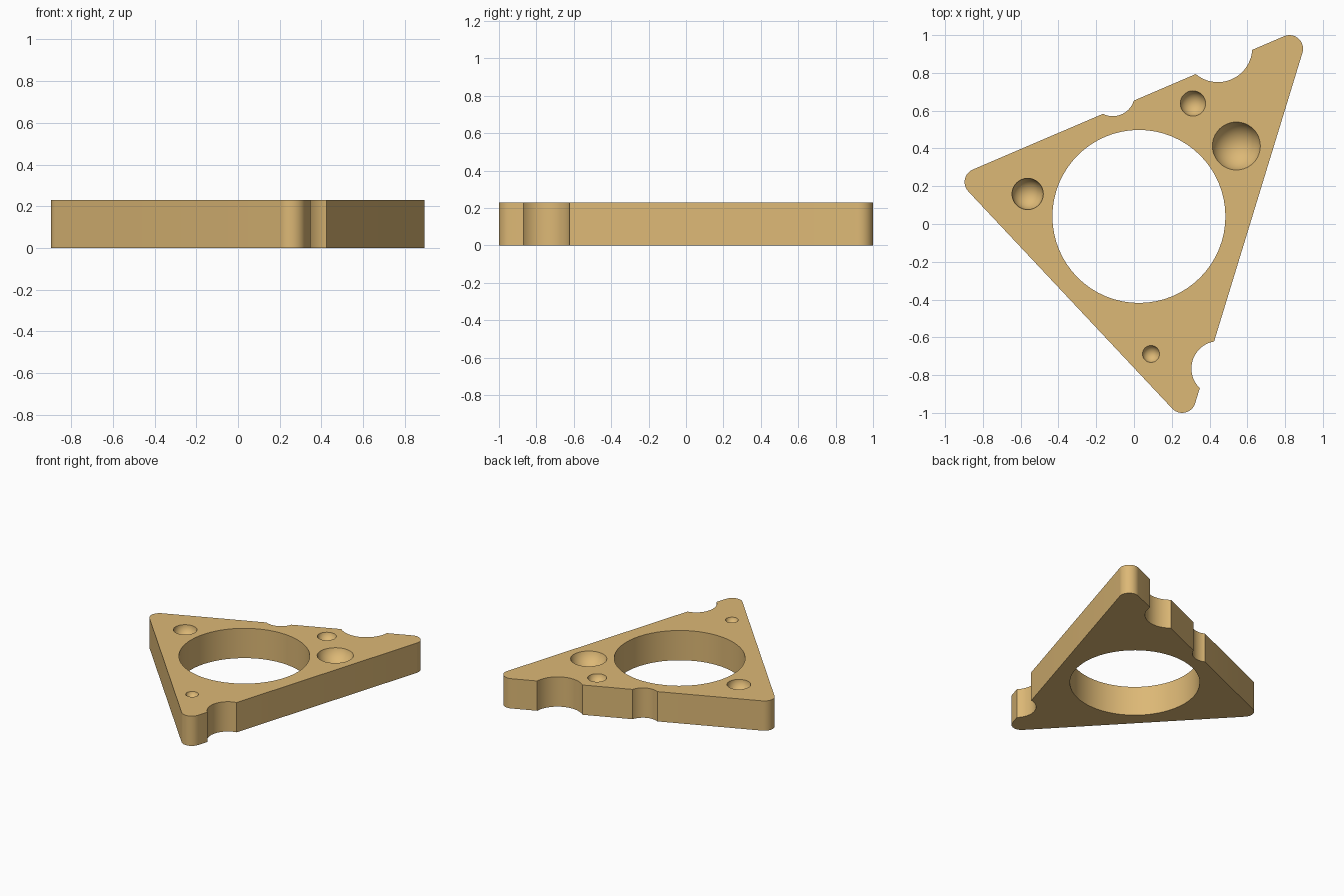
import bpy, bmesh, math
from mathutils import Vector

if "Cube" in bpy.data.objects:
    bpy.data.objects.remove(bpy.data.objects["Cube"])

HEIGHT = 0.23

# Single tan colour
tan = bpy.data.materials.new("warm tan")
tan.diffuse_color = (0.72, 0.48, 0.18, 1.0)
tan.use_nodes = True
tan.node_tree.nodes["Principled BSDF"].inputs["Base Color"].default_value = tan.diffuse_color


def make_object(name, bm):
    bmesh.ops.recalc_face_normals(bm, faces=bm.faces)
    mesh = bpy.data.meshes.new(name)
    bm.to_mesh(mesh)
    bm.free()
    mesh.materials.append(tan)
    obj = bpy.data.objects.new(name, mesh)
    bpy.context.collection.objects.link(obj)
    return obj


def rounded_plate(name, centres, radius, steps=12):
    """Outline around counter-clockwise corner circles, extruded upward."""
    bm = bmesh.new()
    verts = []
    n = len(centres)
    for i in range(n):
        c = Vector(centres[i])
        d_in = c - Vector(centres[i - 1])
        d_out = Vector(centres[(i + 1) % n]) - c
        a0 = math.atan2(-d_in.x, d_in.y)         # outward normals
        a1 = math.atan2(-d_out.x, d_out.y)
        sweep = (a1 - a0) % (2 * math.pi)
        for k in range(steps + 1):
            a = a0 + sweep * k / steps
            verts.append(bm.verts.new((c.x + radius * math.cos(a),
                                       c.y + radius * math.sin(a), 0)))
    face = bm.faces.new(verts)
    top = bmesh.ops.extrude_face_region(bm, geom=[face])["geom"]
    bmesh.ops.translate(bm, vec=(0, 0, HEIGHT),
                        verts=[v for v in top if isinstance(v, bmesh.types.BMVert)])
    return make_object(name, bm)


def cylinder(name, x, y, r):
    bm = bmesh.new()
    bmesh.ops.create_cone(bm, cap_ends=True, segments=64, radius1=r, radius2=r, depth=1)
    bmesh.ops.translate(bm, vec=(x, y, HEIGHT / 2), verts=bm.verts)
    return make_object(name, bm)


def dimple(name, x, y, rim, depth):
    r = (rim * rim + depth * depth) / (2 * depth)
    bm = bmesh.new()
    bmesh.ops.create_uvsphere(bm, u_segments=48, v_segments=32, radius=r)
    bmesh.ops.translate(bm, vec=(x, y, HEIGHT - depth + r), verts=bm.verts)
    return make_object(name, bm)


# Cheese slice body: triangle with rounded corners
slice_body = rounded_plate("cheese_slice",
                           [(0.823, 0.928), (-0.825, 0.222), (0.255, -0.928)], 0.072)

# Central through hole, three edge bites, four round dimples in the top
cutters = [cylinder("centre_hole", 0.026, 0.04, 0.458)]
for x, y, r in [(0.444, 0.933, 0.182), (-0.112, 0.687, 0.116), (0.449, -0.765, 0.145)]:
    cutters.append(cylinder("edge_bite", x, y, r))
for x, y, rim, depth in [(0.542, 0.413, 0.127, 0.095), (0.312, 0.638, 0.067, 0.055),
                         (-0.563, 0.159, 0.083, 0.08), (0.09, -0.688, 0.045, 0.036)]:
    cutters.append(dimple("dimple", x, y, rim, depth))

bpy.context.view_layer.objects.active = slice_body
slice_body.select_set(True)
for cutter in cutters:
    mod = slice_body.modifiers.new("cut", "BOOLEAN")
    mod.operation = "DIFFERENCE"
    mod.solver = "EXACT"
    mod.object = cutter
    bpy.ops.object.modifier_apply(modifier=mod.name)
    bpy.data.objects.remove(cutter, do_unlink=True)

bpy.ops.object.shade_smooth_by_angle(angle=math.radians(30))
